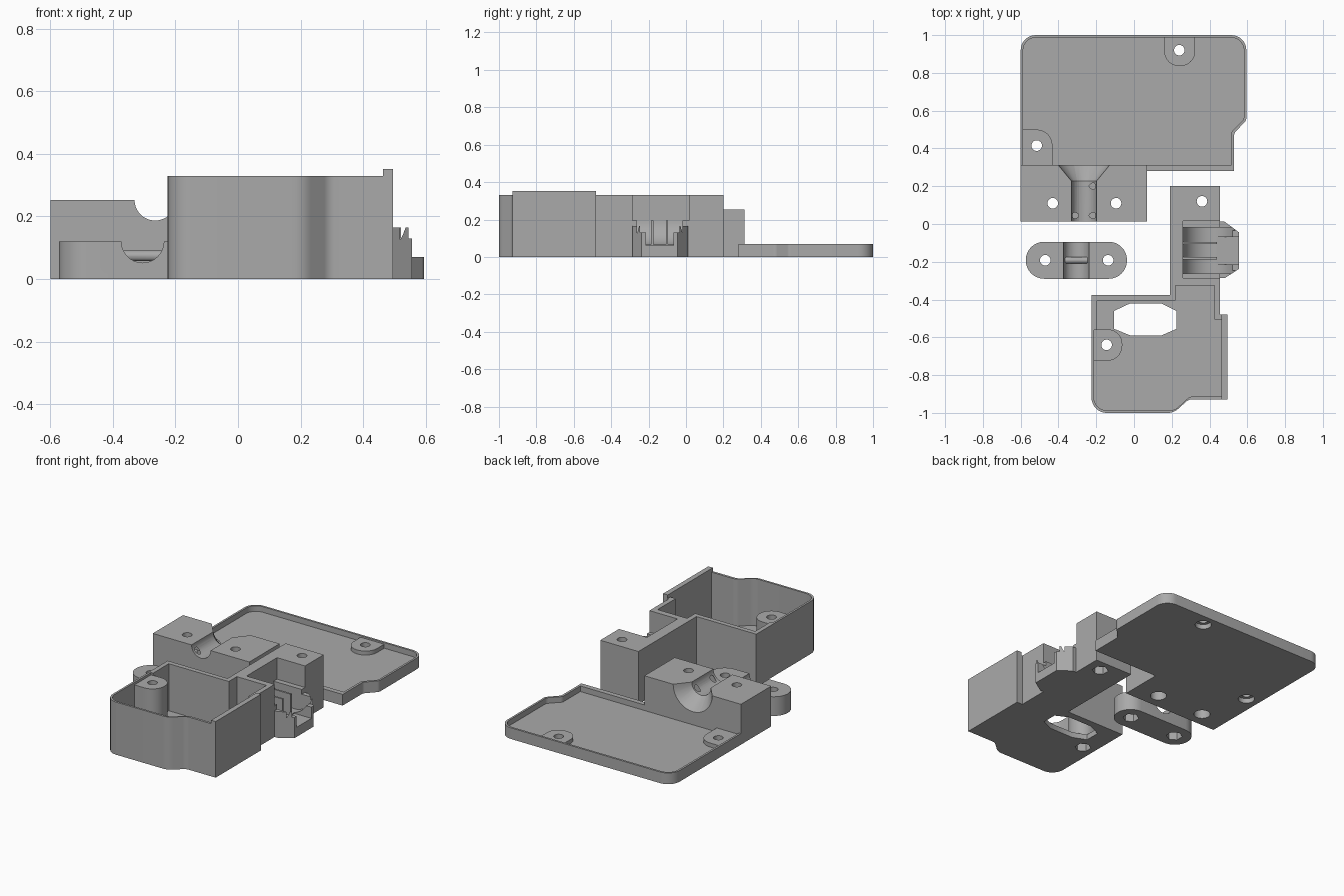
import bpy, bmesh, math
from mathutils import Vector, Matrix

if "Cube" in bpy.data.objects:
    bpy.data.objects.remove(bpy.data.objects["Cube"])

grey = bpy.data.materials.new("plain grey")
grey.diffuse_color = (0.40, 0.40, 0.40, 1)
grey.use_nodes = True
grey.node_tree.nodes["Principled BSDF"].inputs["Base Color"].default_value = grey.diffuse_color


def finish(name, bm):
    bmesh.ops.recalc_face_normals(bm, faces=bm.faces)
    me = bpy.data.meshes.new(name)
    bm.to_mesh(me)
    bm.free()
    me.materials.append(grey)
    ob = bpy.data.objects.new(name, me)
    bpy.context.collection.objects.link(ob)
    return ob


def fillet(pts, steps=8):
    """Points are (x, y) or (x, y, corner radius)."""
    out = []
    for i, p in enumerate(pts):
        c = Vector(p[:2])
        if len(p) < 3:
            out.append(c)
            continue
        a = (Vector(pts[i - 1][:2]) - c).normalized()
        b = (Vector(pts[(i + 1) % len(pts)][:2]) - c).normalized()
        half = a.angle(b) / 2
        mid = c + (a + b).normalized() * (p[2] / math.sin(half))
        t0 = c + a * (p[2] / math.tan(half)) - mid
        t1 = c + b * (p[2] / math.tan(half)) - mid
        sweep = t0.angle_signed(t1)
        for k in range(steps + 1):
            out.append(mid + Matrix.Rotation(-sweep * k / steps, 2) @ t0)
    return out


def prism(name, pts, z0, z1):
    bm = bmesh.new()
    f = bm.faces.new([bm.verts.new((p.x, p.y, z0)) for p in fillet(pts)])
    r = bmesh.ops.extrude_face_region(bm, geom=[f])
    vs = [g for g in r["geom"] if isinstance(g, bmesh.types.BMVert)]
    bmesh.ops.translate(bm, verts=vs, vec=(0, 0, z1 - z0))
    return finish(name, bm)


def box(x0, x1, y0, y1, z0, z1):
    return prism("block", [(x0, y0), (x1, y0), (x1, y1), (x0, y1)], z0, z1)


def tube(x, y, z, r0, r1, length, axis="Z", n=32):
    """Cylinder or cone centred at x, y, z."""
    bm = bmesh.new()
    bmesh.ops.create_cone(bm, cap_ends=True, segments=n, radius1=r0, radius2=r1, depth=length)
    rot = {"Z": Matrix(), "Y": Matrix.Rotation(-math.pi / 2, 4, "X"),
           "X": Matrix.Rotation(math.pi / 2, 4, "Y")}[axis]
    bmesh.ops.transform(bm, matrix=Matrix.Translation((x, y, z)) @ rot, verts=bm.verts)
    return finish("round", bm)


def combine(ob, others, op):
    for o in others:
        m = ob.modifiers.new("bool", "BOOLEAN")
        m.operation, m.solver, m.object = op, "EXACT", o
        bpy.context.view_layer.objects.active = ob
        bpy.ops.object.modifier_apply(modifier=m.name)
        bpy.data.objects.remove(o)


def add(ob, *others):
    combine(ob, others, "UNION")


def cut(ob, *others):
    combine(ob, others, "DIFFERENCE")


def screw_hole(ob, x, y, depth, sides):
    """Through hole with a wider seat from below."""
    cut(ob, tube(x, y, 0.2, 0.028, 0.028, 0.6),
        tube(x, y, depth / 2 - 0.05, 0.048, 0.048, depth + 0.1, n=sides))


# ---- Lid: shallow tray with a cable clamp block
lid = prism("lid_tray", [(-0.6, 0.15), (0.07, 0.15), (0.07, 0.28), (0.53, 0.28), (0.53, 0.48, 0.03),
                         (0.595, 0.55, 0.03), (0.595, 1.0, 0.08), (-0.6, 1.0, 0.08)], 0, 0.07)
cut(lid, prism("pocket", [(-0.587, 0.312), (0.515, 0.312), (0.515, 0.487, 0.03), (0.582, 0.555, 0.03),
                          (0.582, 0.987, 0.068), (-0.587, 0.987, 0.068)], 0.035, 0.2))
add(lid, box(-0.6, 0.07, 0.012, 0.312, 0, 0.253),
    prism("post", [(-0.595, 0.3), (-0.432, 0.3), (-0.432, 0.5, 0.083), (-0.595, 0.5)], 0.01, 0.06),
    prism("post", [(0.16, 0.836, 0.079), (0.324, 0.836, 0.079), (0.324, 0.992), (0.16, 0.992)], 0.01, 0.06))
# cable groove and funnel
cut(lid, tube(-0.265, 0.15, 0.253, 0.066, 0.066, 0.5, "Y"),
    tube(-0.265, 0.272, 0.253, 0.066, 0.14, 0.09, "Y"))
# grip ribs
add(lid, *[tube(-0.265, y, 0.21, 0.017, 0.017, 0.12, "X", 16) for y in (0.045, 0.2)])
for x, y, d in [(0.24, 0.92, 0.03), (-0.515, 0.415, 0.03), (-0.43, 0.11, 0.06), (-0.095, 0.11, 0.06)]:
    screw_hole(lid, x, y, d, 32)

# ---- Loose cable clamp bar
clamp = prism("cable_clamp", [(-0.573, -0.29, 0.097), (-0.037, -0.29, 0.097),
                              (-0.037, -0.094, 0.097), (-0.573, -0.094, 0.097)], 0, 0.12)
cut(clamp, tube(-0.305, -0.192, 0.12, 0.068, 0.068, 0.5, "Y"))
add(clamp, tube(-0.305, -0.192, 0.075, 0.017, 0.017, 0.12, "X", 16))
for x in (-0.47, -0.137):
    screw_hole(clamp, x, -0.192, 0.05, 6)

# ---- Housing: deep box with a side arm
housing = prism("housing", [(-0.225, -1.0, 0.08), (0.21, -1.0, 0.08), (0.29, -0.928, 0.05), (0.495, -0.928),
                            (0.495, -0.48), (0.455, -0.48), (0.455, 0.2), (0.19, 0.2),
                            (0.19, -0.375), (-0.225, -0.375)], 0, 0.33)
add(housing, box(0.463, 0.495, -0.928, -0.48, 0.2, 0.352))
cut(housing, prism("cavity", [(-0.212, -0.987, 0.068), (0.215, -0.987, 0.07), (0.295, -0.913, 0.05),
                              (0.463, -0.913), (0.463, -0.505), (0.425, -0.505), (0.425, -0.325),
                              (0.22, -0.325), (0.22, -0.405), (-0.197, -0.405), (-0.197, -0.56),
                              (-0.212, -0.56)], 0.035, 0.5))
add(housing, prism("post", [(-0.22, -0.724), (-0.062, -0.724, 0.079), (-0.062, -0.557, 0.079),
                            (-0.22, -0.557)], 0.01, 0.315))
# floor window
cut(housing, prism("window", [(-0.105, -0.46), (-0.105, -0.555), (-0.02, -0.59), (0.145, -0.59),
                              (0.225, -0.555), (0.225, -0.46), (0.145, -0.42), (-0.02, -0.42)], -0.1, 0.1))
screw_hole(housing, -0.145, -0.64, 0.06, 6)
screw_hole(housing, 0.36, 0.12, 0.06, 6)

# side opening in the arm, with a chamfered nose around it
cut(housing, box(0.26, 0.7, -0.287, 0.015, 0.195, 0.5))
add(housing, prism("nose", [(0.44, -0.287), (0.48, -0.287), (0.557, -0.237), (0.557, -0.045),
                            (0.48, 0.012), (0.44, 0.012)], 0, 0.165))
cut(housing, box(0.455, 0.7, -0.245, -0.035, 0.13, 0.4),
    box(0.44, 0.7, -0.215, -0.068, 0.06, 0.4))
# curved saddles, split by thin ribs
for y0, y1 in ((-0.262, -0.187), (-0.175, -0.107), (-0.095, -0.018)):
    cut(housing, tube(0.40, (y0 + y1) / 2, 0.20, 0.14, 0.14, y1 - y0, "Y", 48))

for ob in list(bpy.context.scene.objects):
    bpy.ops.object.select_all(action="DESELECT")
    ob.select_set(True)
    bpy.context.view_layer.objects.active = ob
    bpy.ops.object.shade_smooth_by_angle(angle=math.radians(30))
